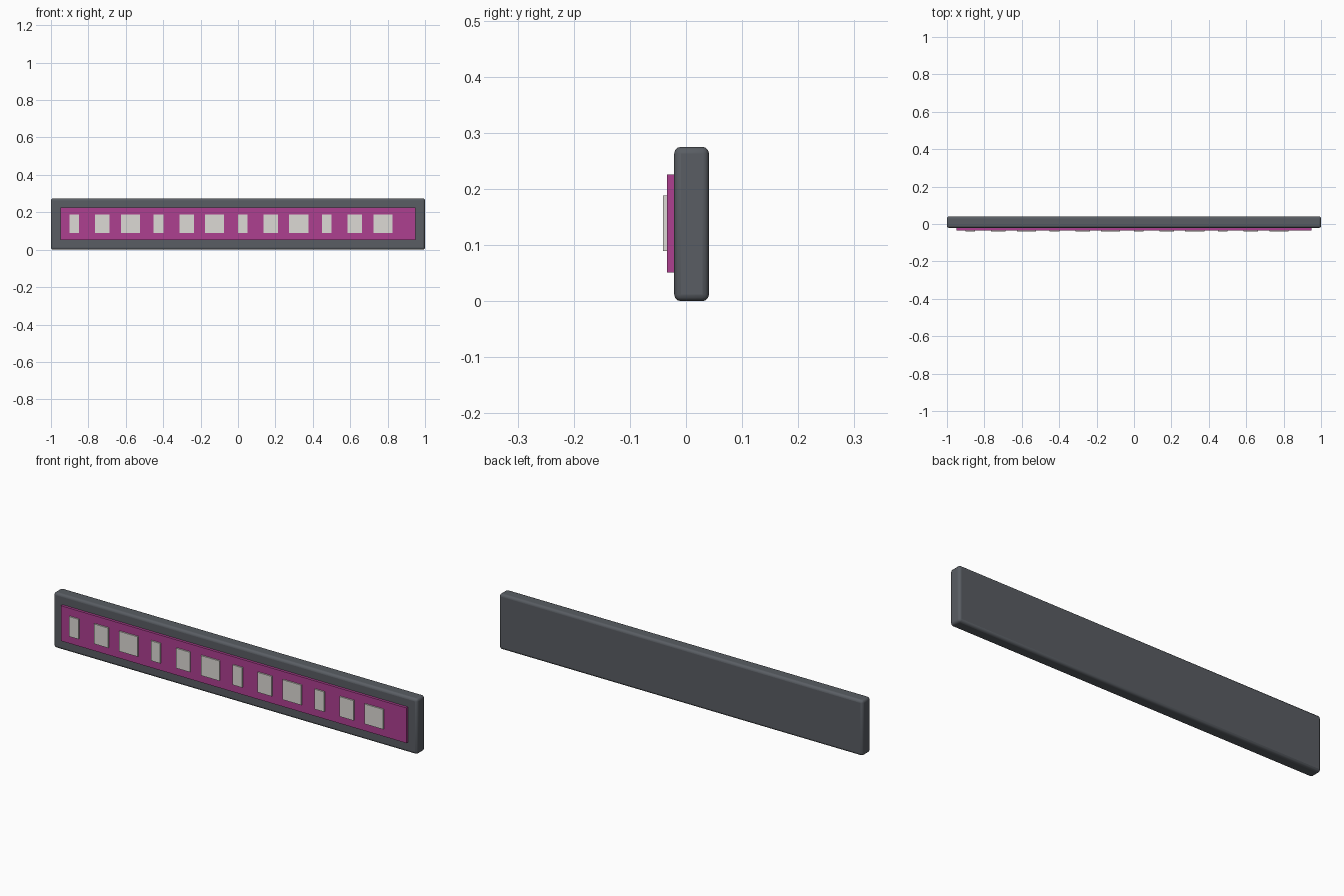
import bpy

if "Cube" in bpy.data.objects:
    bpy.data.objects.remove(bpy.data.objects["Cube"])


def material(name, color):
    m = bpy.data.materials.new(name)
    m.diffuse_color = color
    m.use_nodes = True
    m.node_tree.nodes["Principled BSDF"].inputs["Base Color"].default_value = m.diffuse_color
    return m


def box(name, lo, hi, mat):
    bpy.ops.mesh.primitive_cube_add(size=1, location=[(a + b) / 2 for a, b in zip(lo, hi)])
    ob = bpy.context.object
    ob.name = name
    ob.scale = [b - a for a, b in zip(lo, hi)]
    bpy.ops.object.transform_apply(location=False, rotation=False, scale=True)
    ob.data.materials.append(mat)
    return ob


dark = material("dark_grey", (0.10, 0.11, 0.125, 1))
magenta = material("magenta", (0.42, 0.05, 0.28, 1))
pale = material("pale_grey", (0.72, 0.70, 0.66, 1))

# Rounded housing
housing = box("housing", (-1, -0.021, 0), (1, 0.041, 0.275), dark)
bevel = housing.modifiers.new("bevel", "BEVEL")
bevel.width = 0.012
bevel.segments = 3
bpy.ops.object.shade_smooth_by_angle()

# Raised coloured face panel
box("face_panel", (-0.95, -0.034, 0.051), (0.95, -0.018, 0.226), magenta)

# Row of raised blocks, three widths repeating at even spacing
widths = (0.052, 0.077, 0.102)
for i in range(12):
    x, w = -0.875 + 0.15 * i, widths[i % 3]
    box(f"display_block_{i + 1}", (x - w / 2, -0.041, 0.089), (x + w / 2, -0.031, 0.188), pale)
